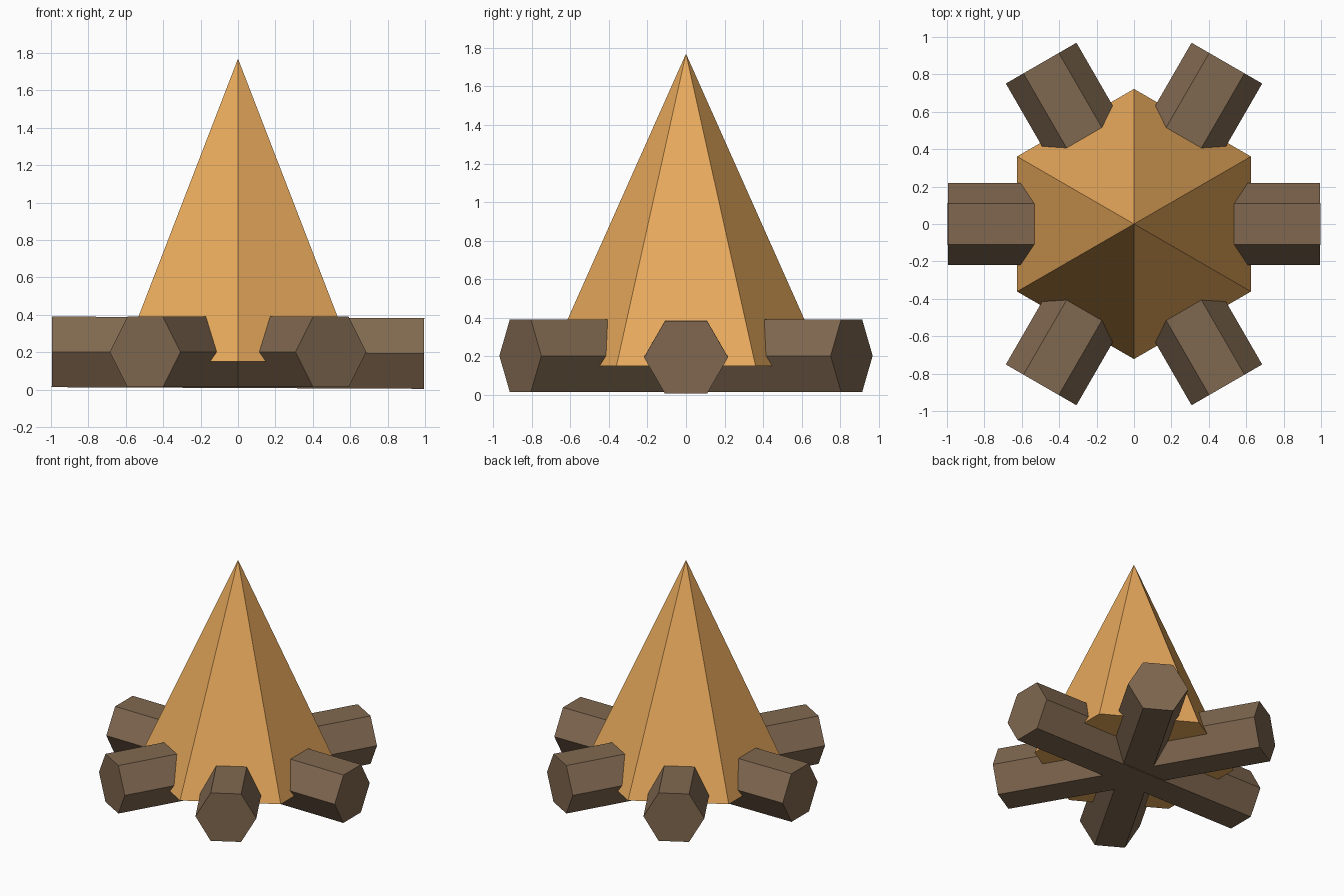
import bpy, bmesh
from math import sin, cos, pi, radians

if "Cube" in bpy.data.objects:
    bpy.data.objects.remove(bpy.data.objects["Cube"])


def material(name, color):
    m = bpy.data.materials.new(name)
    m.diffuse_color = (*color, 1)
    m.use_nodes = True
    m.node_tree.nodes["Principled BSDF"].inputs["Base Color"].default_value = m.diffuse_color
    return m


def finish(name, bm, mat):
    bmesh.ops.recalc_face_normals(bm, faces=bm.faces)
    me = bpy.data.meshes.new(name)
    bm.to_mesh(me)
    bm.free()
    me.materials.append(mat)
    ob = bpy.data.objects.new(name, me)
    bpy.context.collection.objects.link(ob)
    return ob


bark = material("bark", (0.216, 0.138, 0.08))
flame_orange = material("flame_orange", (0.81, 0.40, 0.107))


# Six-sided log along x, flat side up
def log(name, angle, z, half_length, tilt=0.0):
    r = 0.218
    bm = bmesh.new()
    ring = [bm.verts.new((-half_length, r * cos(i * pi / 3), r * sin(i * pi / 3)))
            for i in range(6)]
    cap = bm.faces.new(ring)
    ext = bmesh.ops.extrude_face_region(bm, geom=[cap], use_keep_orig=True)
    new = [g for g in ext["geom"] if isinstance(g, bmesh.types.BMVert)]
    bmesh.ops.translate(bm, verts=new, vec=(2 * half_length, 0, 0))
    ob = finish(name, bm, bark)
    ob.location.z = z
    ob.rotation_euler = (0, radians(tilt), radians(angle))


# Three logs crossing at the centre
log("log_1", 0, 0.198, 0.995, 0.25)
log("log_2", 60, 0.202, 0.993)
log("log_3", 120, 0.202, 0.993)

# Six-sided flame pyramid, corners on the y axis
bm = bmesh.new()
base = [bm.verts.new((0.722 * sin(i * pi / 3), 0.722 * cos(i * pi / 3), 0.15))
        for i in range(6)]
tip = bm.verts.new((0, 0, 1.77))
bm.faces.new(base)
for i in range(6):
    bm.faces.new((base[i], base[(i + 1) % 6], tip))
finish("flame", bm, flame_orange)
